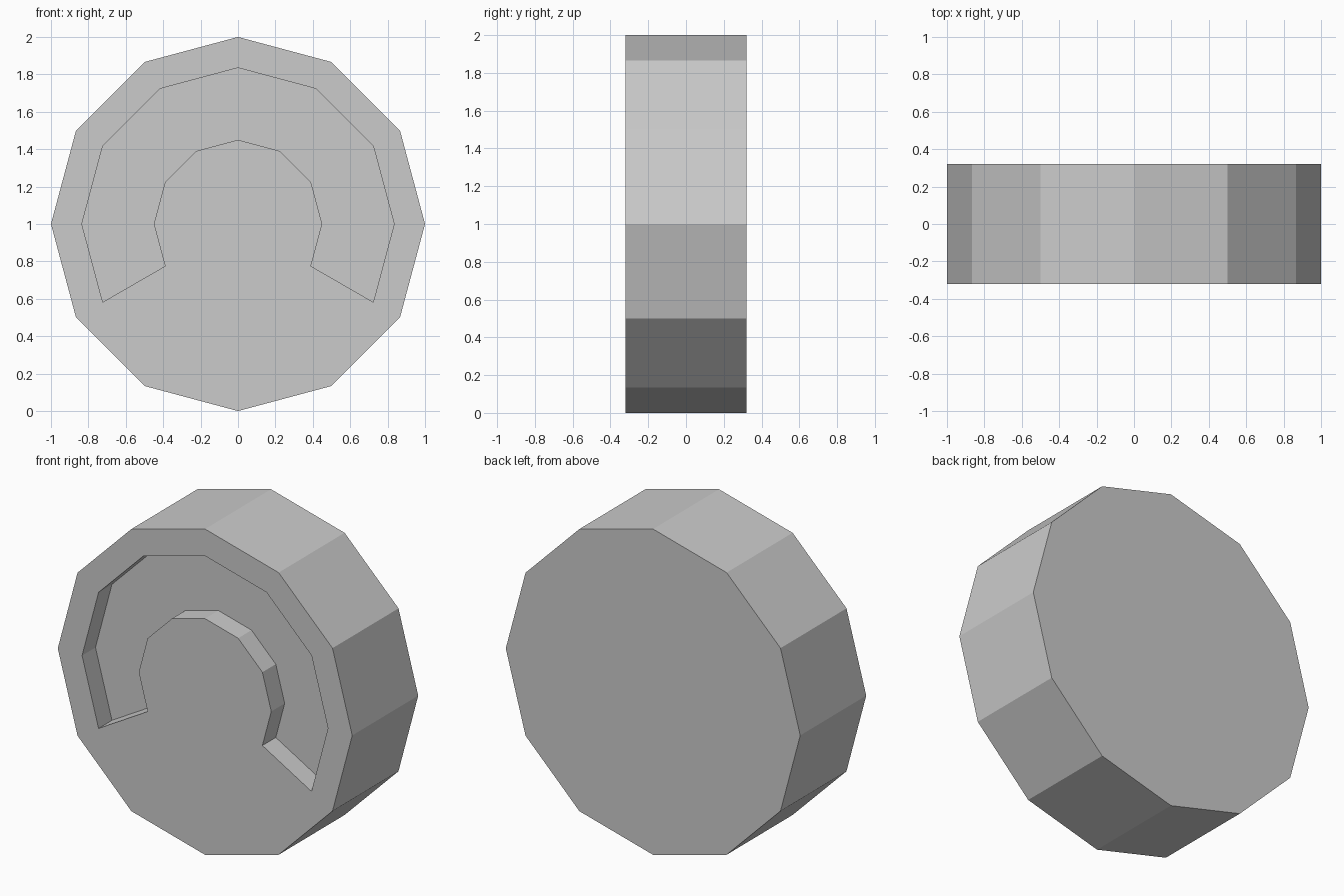
import bpy, bmesh
from math import cos, sin, radians

if "Cube" in bpy.data.objects:
    bpy.data.objects.remove(bpy.data.objects["Cube"])

SIDES = 12
HALF = 0.32          # half thickness
DEPTH = 0.13         # groove depth
CENTRE_Z = 1.0

bm = bmesh.new()


def ring(radius, y):
    return [bm.verts.new((radius * cos(radians(30 * i)), y,
                          CENTRE_Z + radius * sin(radians(30 * i))))
            for i in range(SIDES)]


def bridge(a, b):
    return [bm.faces.new((a[i], a[(i + 1) % SIDES], b[(i + 1) % SIDES], b[i]))
            for i in range(SIDES)]


# Disc: back cap, rim, and front face divided into concentric bands
back = ring(1.0, HALF)
front = ring(1.0, -HALF)
groove_outer = ring(0.835, -HALF)
groove_inner = ring(0.45, -HALF)
bm.faces.new(back)
bridge(back, front)
bridge(front, groove_outer)
band = bridge(groove_outer, groove_inner)
bm.faces.new(groove_inner)
bmesh.ops.recalc_face_normals(bm, faces=bm.faces[:])

# Horseshoe groove: push in the band from -30 to 210 degrees
groove = [f for i, f in enumerate(band) if i <= 6 or i == 11]
result = bmesh.ops.extrude_face_region(bm, geom=groove)
floor = [g for g in result["geom"] if isinstance(g, bmesh.types.BMVert)]
bmesh.ops.translate(bm, verts=floor, vec=(0, DEPTH, 0))
# Open the groove by removing the faces left across its mouth
bmesh.ops.delete(bm, geom=[f for f in groove if f.is_valid], context='FACES')
bmesh.ops.recalc_face_normals(bm, faces=bm.faces[:])

mesh = bpy.data.meshes.new("grooved_disc")
bm.to_mesh(mesh)
bm.free()
disc = bpy.data.objects.new("grooved_disc", mesh)
bpy.context.collection.objects.link(disc)
